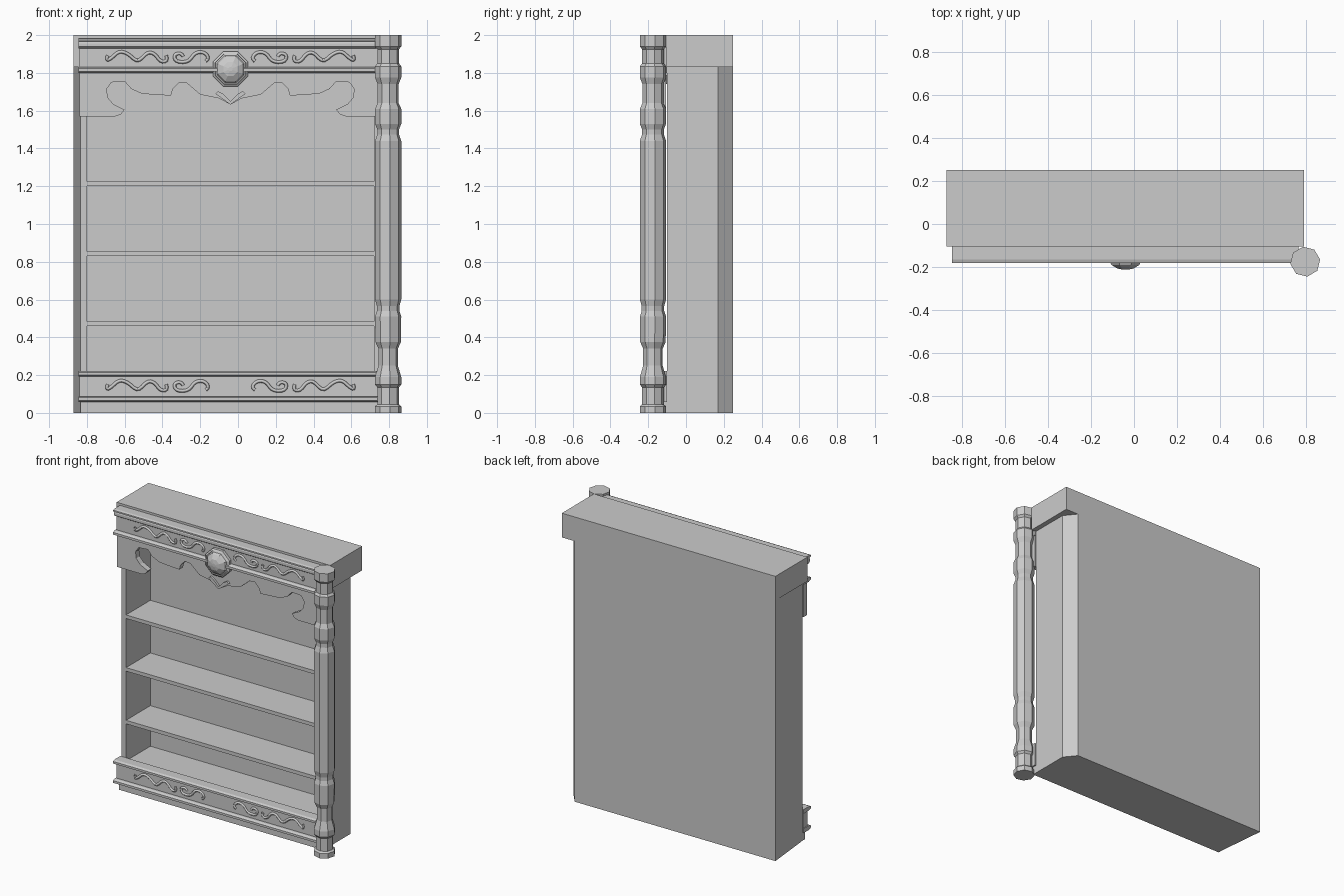
import bpy, bmesh, math
from mathutils import Vector

old = bpy.data.objects.get("Cube")
if old:
    bpy.data.objects.remove(old, do_unlink=True)

MID = -0.04              # symmetry line of the front
LEFT, RIGHT = -0.845, 0.765

grey = bpy.data.materials.new("plain_grey")
grey.use_nodes = True
grey.diffuse_color = (0.6, 0.6, 0.6, 1)
grey.node_tree.nodes["Principled BSDF"].inputs["Base Color"].default_value = (0.6, 0.6, 0.6, 1)


def add_object(name, bm):
    bmesh.ops.recalc_face_normals(bm, faces=bm.faces)
    me = bpy.data.meshes.new(name)
    bm.to_mesh(me)
    bm.free()
    me.materials.append(grey)
    ob = bpy.data.objects.new(name, me)
    bpy.context.collection.objects.link(ob)
    return ob


def prism(name, points, axis, start, end):
    """Extrude a flat outline along an axis from start to end."""
    bm = bmesh.new()

    def place(p):
        co = list(p)
        co.insert("xyz".index(axis), start)
        return bm.verts.new(co)
    face = bm.faces.new([place(p) for p in points])
    out = bmesh.ops.extrude_face_region(bm, geom=[face])
    move = Vector([end - start if a == axis else 0 for a in "xyz"])
    verts = [g for g in out["geom"] if isinstance(g, bmesh.types.BMVert)]
    bmesh.ops.translate(bm, verts=verts, vec=move)
    return add_object(name, bm)


def box(name, x, y, z):
    return prism(name, [(x[0], y[0]), (x[1], y[0]), (x[1], y[1]), (x[0], y[1])], "z", *z)


def lathe(name, profile, sides, turn, place):
    """Stack polygon rings of (radius, height); place maps local to world."""
    bm = bmesh.new()
    rings = []
    for r, h in profile:
        angles = [turn + math.tau * i / sides for i in range(sides)]
        rings.append([bm.verts.new(place(r * math.cos(a), r * math.sin(a), h)) for a in angles])
    for a, b in zip(rings, rings[1:]):
        for i in range(sides):
            j = (i + 1) % sides
            bm.faces.new((a[i], a[j], b[j], b[i]))
    bm.faces.new(rings[0])
    bm.faces.new(rings[-1])
    return add_object(name, bm)


def mirrored(points):
    return [(2 * MID - x, z) for x, z in reversed(points)]


# Carcass: side walls and back panel in one outline, with the cut rear corner
prism("carcass_walls", [(-0.87, 0.25), (-0.835, -0.1), (-0.8, -0.1), (-0.8, 0.17),
                        (0.72, 0.17), (0.72, -0.1), (0.755, -0.1), (0.755, 0.17),
                        (0.69, 0.25)], "z", 0, 1.83)
box("top_block", (-0.87, 0.79), (-0.105, 0.25), (1.83, 2.0))
box("base_block", (-0.81, 0.73), (-0.1, 0.18), (0, 0.2))

# Shelves
for i, z in enumerate((0.46, 0.83, 1.2)):
    box(f"shelf_{i + 1}", (-0.81, 0.73), (-0.1, 0.18), (z, z + 0.025))

# Frieze and base boards with their mouldings
box("frieze_board", (LEFT + 0.005, RIGHT), (-0.15, -0.1), (1.8, 1.975))
box("base_board", (LEFT + 0.005, RIGHT), (-0.15, -0.1), (0.06, 0.21))
box("plinth", (-0.835, 0.755), (-0.13, -0.1), (0, 0.06))


def moulding(name, bottom, top, depth=0.18):
    h = (top - bottom) / 4
    prism(name, [(-0.1, bottom), (-0.155, bottom), (-depth, bottom + h),
                 (-depth, top - h), (-0.165, top), (-0.1, top)], "x", LEFT, RIGHT)


moulding("cornice_upper", 1.965, 1.985)
moulding("cornice_lower", 1.93, 1.965, 0.168)
moulding("frieze_lower_moulding", 1.8, 1.832)
moulding("base_upper_moulding", 0.193, 0.222)
moulding("base_lower_moulding", 0.057, 0.088)

# Scalloped apron
edge = [(-0.84, 1.57), (-0.65, 1.57), (-0.62, 1.58), (-0.6, 1.605), (-0.66, 1.635),
        (-0.69, 1.67), (-0.695, 1.715), (-0.67, 1.75), (-0.6, 1.755), (-0.565, 1.715),
        (-0.51, 1.69), (-0.42, 1.683), (-0.355, 1.68), (-0.345, 1.715), (-0.31, 1.75),
        (-0.27, 1.745), (-0.2, 1.685), (-0.1, 1.665)]
prism("apron", [(-0.84, 1.81)] + edge + [(MID, 1.632)] + mirrored(edge) + [(0.76, 1.81)],
      "y", -0.145, -0.105)

# Leaf pair under the medallion
leaf = [(MID, 1.632), (-0.12, 1.69), (-0.105, 1.703), (-0.08, 1.69), (MID, 1.65)]
for name, pts in (("leaf_right", leaf), ("leaf_left", mirrored(leaf))):
    prism(name, pts, "y", -0.16, -0.14)

# Faceted medallion
lathe("medallion", [(0.085, 0.1), (0.1, 0.15), (0.1, 0.17), (0.088, 0.178), (0.086, 0.172),
                    (0.078, 0.175), (0.07, 0.19), (0.04, 0.207), (0.012, 0.212)],
      8, math.pi / 8, lambda u, v, h: (MID + u, -h, 1.82 + v))

# Turned octagonal column
column = [(0.07, 0), (0.07, 0.035), (0.058, 0.045), (0.058, 0.135), (0.07, 0.15),
          (0.07, 0.19), (0.052, 0.25), (0.052, 0.34), (0.068, 0.375), (0.07, 0.51),
          (0.06, 0.54), (0.06, 0.565), (0.07, 0.6), (0.07, 1.44), (0.058, 1.475),
          (0.058, 1.5), (0.07, 1.53), (0.07, 1.61), (0.056, 1.64), (0.056, 1.74),
          (0.07, 1.775), (0.07, 1.835), (0.058, 1.85), (0.058, 1.925), (0.07, 1.94), (0.07, 2.0)]
lathe("column", column, 8, math.radians(8), lambda u, v, h: (0.795 + u, -0.175 + v, h))

# Carved scrolls: offsets from the centre of the board they sit on
outer = [(-0.38, 0.01), (-0.37, -0.02), (-0.41, -0.025), (-0.44, 0.02), (-0.48, 0.03),
         (-0.53, -0.03), (-0.58, 0.02), (-0.63, 0.035), (-0.67, -0.005), (-0.7, -0.02), (-0.69, 0.01)]
inner = [(-0.29, 0.005), (-0.3, 0.025), (-0.34, 0.015), (-0.33, -0.025), (-0.26, -0.025),
         (-0.23, 0.025), (-0.18, 0.03), (-0.15, -0.005), (-0.17, -0.02)]


def scroll(name, points, z):
    cu = bpy.data.curves.new(name, "CURVE")
    cu.dimensions = "3D"
    cu.bevel_depth = 0.009
    cu.bevel_resolution = 0
    cu.resolution_u = 3
    sp = cu.splines.new("NURBS")
    sp.points.add(len(points) - 1)
    for p, (x, dz) in zip(sp.points, points):
        p.co = (x, -0.152, z + dz, 1)
    sp.order_u = 3
    sp.use_endpoint_u = True
    cu.use_fill_caps = True
    cu.materials.append(grey)
    bpy.context.collection.objects.link(bpy.data.objects.new(name, cu))


for board, z in (("frieze", 1.882), ("base", 0.141)):
    for part, pts in (("outer", outer), ("inner", inner)):
        scroll(f"{board}_{part}_scroll_right", pts, z)
        scroll(f"{board}_{part}_scroll_left", mirrored(pts), z)
